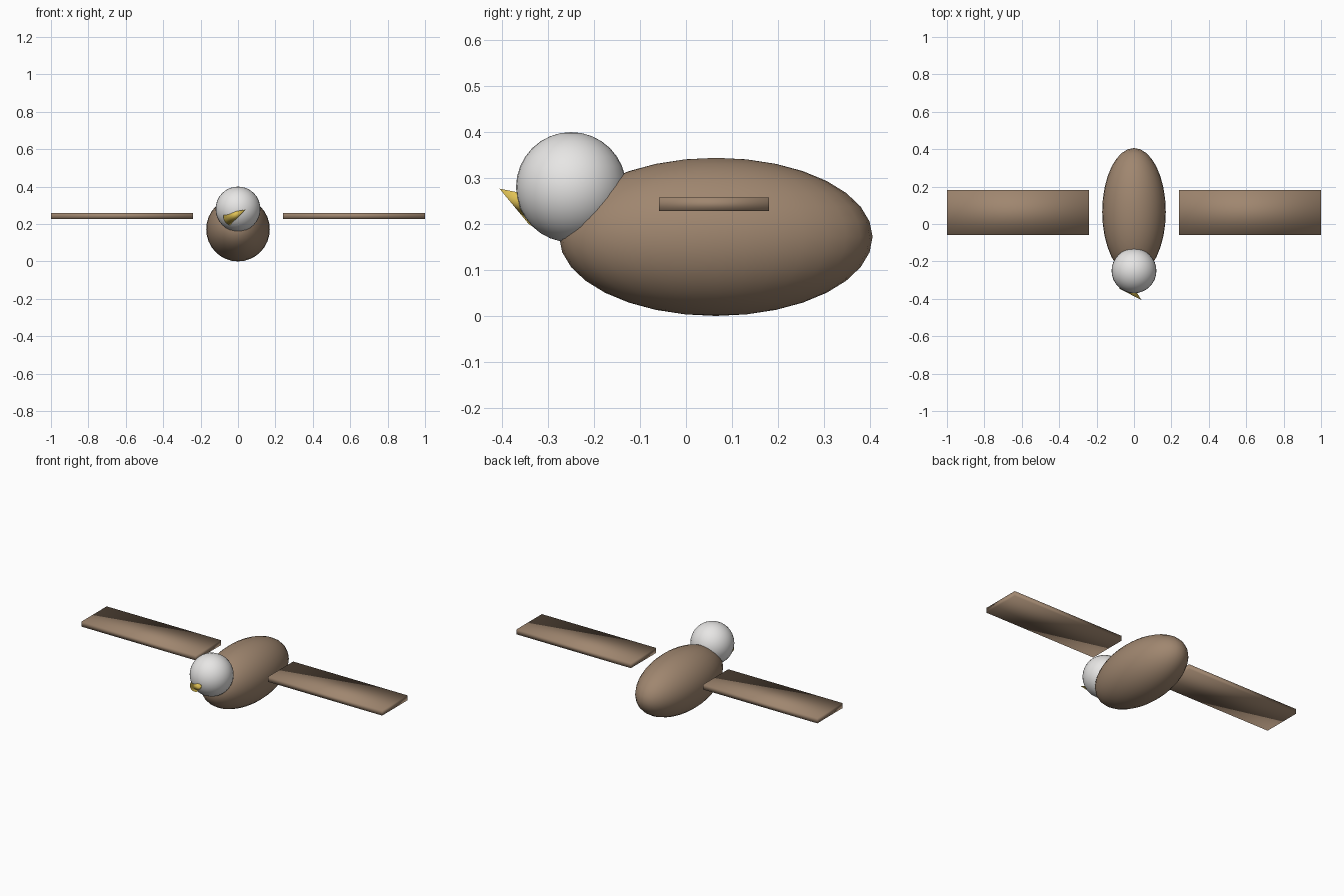
import bpy
from mathutils import Vector

default_cube = bpy.data.objects.get("Cube")
if default_cube:
    bpy.data.objects.remove(default_cube, do_unlink=True)


def make_material(name, rgb):
    mat = bpy.data.materials.new(name)
    mat.use_nodes = True
    mat.diffuse_color = (*rgb, 1)
    mat.node_tree.nodes["Principled BSDF"].inputs["Base Color"].default_value = (*rgb, 1)
    return mat


brown = make_material("feather brown", (0.35, 0.24, 0.16))
white = make_material("head white", (0.88, 0.87, 0.86))
yellow = make_material("beak yellow", (0.75, 0.54, 0.09))


def finish(name, mat, scale=(1, 1, 1)):
    """Name, size, colour and smooth the newest primitive."""
    obj = bpy.context.object
    obj.name = name
    obj.scale = scale
    bpy.ops.object.transform_apply(location=False, rotation=False, scale=True)
    obj.data.materials.append(mat)
    bpy.ops.object.shade_smooth()
    return obj


# Body: long egg shape
bpy.ops.mesh.primitive_uv_sphere_add(segments=32, ring_count=16, radius=1, location=(0, 0.065, 0.172))
finish("body", brown, (0.17, 0.341, 0.172))

# Head
bpy.ops.mesh.primitive_uv_sphere_add(segments=32, ring_count=16, radius=0.12, location=(0, -0.25, 0.28))
finish("head", white)

# Beak: cone set askew, with its tip forward and to the left
tip = Vector((0.04, -0.406, 0.277))
aim = Vector((0.69, -0.62, 0.37)).normalized()
length = 0.136
bpy.ops.mesh.primitive_cone_add(vertices=32, radius1=0.034, radius2=0, depth=length,
                                location=tip - aim * length / 2,
                                rotation=aim.to_track_quat("Z", "Y").to_euler())
finish("beak", yellow)

# Wings: thin slabs floating beside the body, softly shaded over their corners
for side, name in ((1, "left_wing"), (-1, "right_wing")):
    bpy.ops.mesh.primitive_cube_add(size=1, location=(side * 0.62, 0.061, 0.243))
    finish(name, brown, (0.76, 0.24, 0.03))
